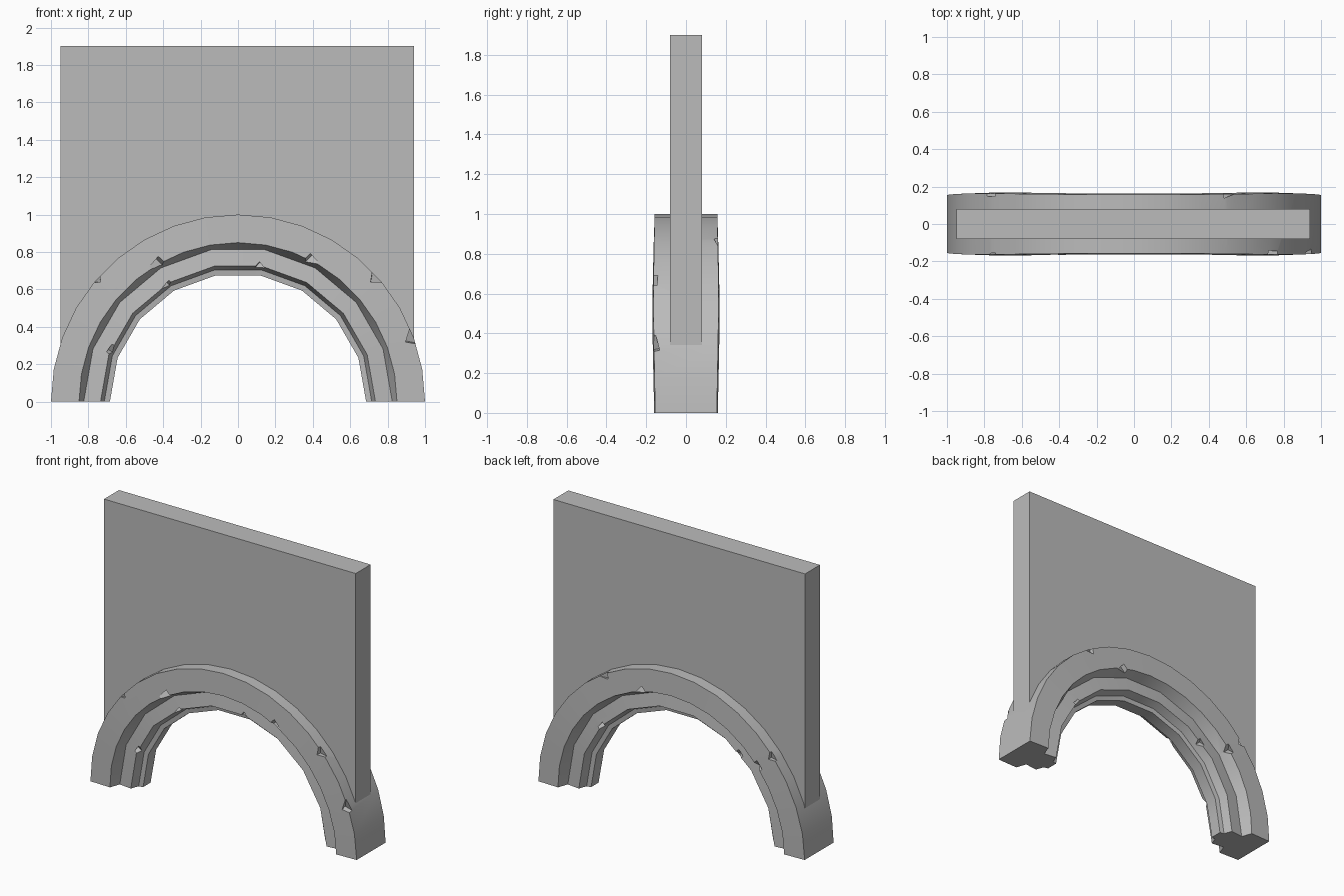
import bpy, bmesh
from math import sin, cos, pi, radians
from mathutils import Vector, Matrix

cube = bpy.data.objects.get("Cube")
if cube:
    bpy.data.objects.remove(cube)

stone = bpy.data.materials.new("stone grey")
stone.use_nodes = True
stone.diffuse_color = (0.5, 0.5, 0.5, 1)
stone.node_tree.nodes["Principled BSDF"].inputs["Base Color"].default_value = (0.5, 0.5, 0.5, 1)


def make_object(name, bm):
    bmesh.ops.recalc_face_normals(bm, faces=bm.faces)
    mesh = bpy.data.meshes.new(name)
    bm.to_mesh(mesh)
    bm.free()
    mesh.materials.append(stone)
    obj = bpy.data.objects.new(name, mesh)
    bpy.context.collection.objects.link(obj)
    return obj


# Wall panel with its lower edge following the arch
bm = bmesh.new()
outline = [(0.94, 0.31), (0.94, 1.9), (-0.95, 1.9), (-0.95, 0.31)]
outline += [(0.92 * cos(radians(a)), 0.92 * sin(radians(a))) for a in range(160, 19, -10)]
panel = bm.faces.new([bm.verts.new((x, -0.08, z)) for x, z in outline])
extruded = bmesh.ops.extrude_face_region(bm, geom=[panel])["geom"]
bmesh.ops.translate(bm, vec=(0, 0.16, 0),
                    verts=[v for v in extruded if isinstance(v, bmesh.types.BMVert)])
wall = make_object("wall_panel", bm)

# Arch: stepped moulding (radius, half depth) swept round a half circle
half = [(1.0, 0.155), (0.85, 0.16), (0.825, 0.09), (0.735, 0.1), (0.715, 0.045), (0.685, 0.04)]
profile = [(r, -y) for r, y in half] + [(r, y) for r, y in reversed(half)]
STEPS = 18
bm = bmesh.new()
rings = []
for i in range(STEPS + 1):
    a = pi * i / STEPS
    ring = []
    for r, y in profile:
        if r < 0.84 and i % 2:
            r *= cos(pi / STEPS)  # coarser facets on the inner mouldings
        y *= 1 + 0.06 * sin(2 * a) ** 2 + 0.015 * sin(5 * a)
        ring.append(bm.verts.new((r * cos(a), y, r * sin(a))))
    rings.append(ring)
for lower, upper in zip(rings, rings[1:]):
    for j in range(len(profile)):
        k = (j + 1) % len(profile)
        bm.faces.new((lower[j], lower[k], upper[k], upper[j]))
bm.faces.new(rings[0])
bm.faces.new(rings[-1])
arch = make_object("stone_arch", bm)

# Chips: angle, radius, y, outward sign of the radius, size
chips = [
    (42, 0.99, -0.165, 1, 0.08), (20, 0.985, -0.16, 1, 0.08),
    (120, 0.85, -0.165, -1, 0.09), (63, 0.85, -0.165, -1, 0.08),
    (81, 0.73, -0.1, -1, 0.06), (121, 0.72, -0.1, -1, 0.07),
    (158, 0.73, -0.1, -1, 0.06), (60, 0.99, 0.165, 1, 0.07),
    (140, 0.99, 0.165, 1, 0.07), (140, 0.85, 0.165, -1, 0.08),
    (75, 0.85, 0.165, -1, 0.08), (139, 0.99, -0.165, 1, 0.04),
    (130, 0.73, 0.1, -1, 0.06), (40, 0.73, 0.1, -1, 0.06),
]
bm = bmesh.new()
for angle, r, y, side, size in chips:
    a = radians(angle)
    radial = Vector((cos(a), 0, sin(a)))
    point = radial * r + Vector((0, y, 0))
    inward = (radial * -side + Vector((0, -1 if y > 0 else 1, 0))).normalized()
    place = Matrix.Translation(point) @ inward.to_track_quat('Z', 'Y').to_matrix().to_4x4()
    bmesh.ops.create_cone(bm, cap_ends=True, segments=3, radius1=size * 1.3,
                          radius2=0, depth=size * 1.2, matrix=place)
cutter = make_object("chip_cutter", bm)
cutter.hide_render = True
cutter.hide_set(True)
cut = arch.modifiers.new("Chips", 'BOOLEAN')
cut.operation = 'DIFFERENCE'
cut.solver = 'EXACT'
cut.object = cutter

bpy.context.view_layer.objects.active = arch
arch.select_set(True)
bpy.ops.object.modifier_apply(modifier="Chips")
bpy.data.objects.remove(cutter)
bpy.ops.object.shade_smooth_by_angle(angle=radians(25))
